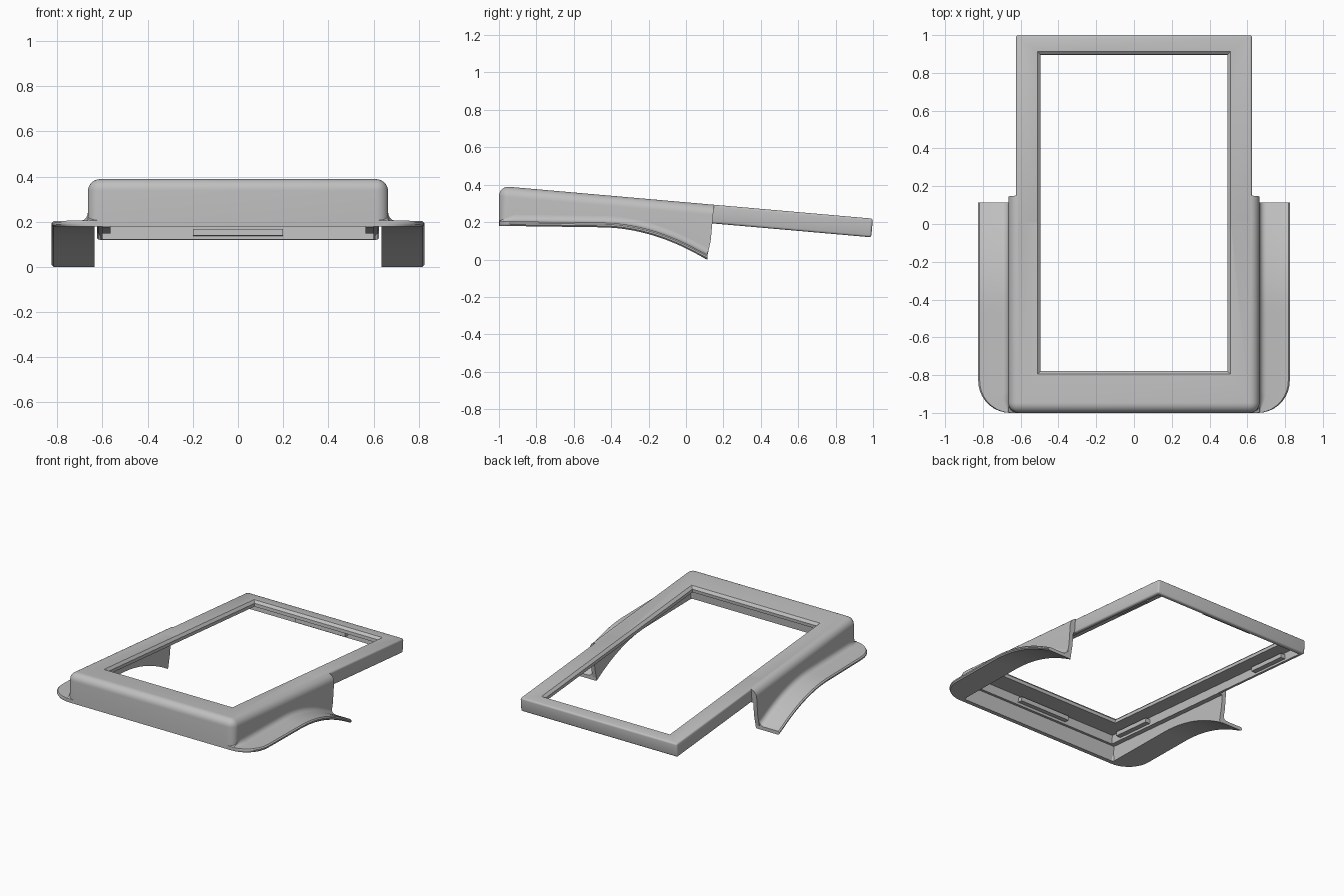
import bpy, bmesh, math
from mathutils import Matrix

cube = bpy.data.objects.get("Cube")
if cube:
    bpy.data.objects.remove(cube)

grey = bpy.data.materials.new("light_grey")
grey.use_nodes = True
COLOR = (0.52, 0.52, 0.52, 1)
grey.diffuse_color = COLOR
grey.node_tree.nodes["Principled BSDF"].inputs["Base Color"].default_value = COLOR

# The screen frame leans down towards the back
TILT = Matrix.Translation((0, 0, 0.306)) @ Matrix.Rotation(math.radians(-5), 4, 'X')


def loft(name, rings, matrix=None, bevel=0, segments=3, pick=None):
    """Skin a list of equal rings, cap both ends, optionally bevel chosen edges."""
    bm = bmesh.new()
    loops = [[bm.verts.new(p) for p in ring] for ring in rings]
    n = len(loops[0])
    for a, b in zip(loops, loops[1:]):
        for i in range(n):
            j = (i + 1) % n
            bm.faces.new((a[i], a[j], b[j], b[i]))
    bm.faces.new(loops[0])
    bm.faces.new(loops[-1])
    bmesh.ops.recalc_face_normals(bm, faces=bm.faces)
    if bevel:
        edges = [e for e in bm.edges
                 if not pick or pick((e.verts[0].co + e.verts[1].co) / 2)]
        bmesh.ops.bevel(bm, geom=edges, offset=bevel, segments=segments,
                        profile=0.5, affect='EDGES')
    if matrix:
        bm.transform(matrix)
    mesh = bpy.data.meshes.new(name)
    bm.to_mesh(mesh)
    bm.free()
    mesh.materials.append(grey)
    obj = bpy.data.objects.new(name, mesh)
    bpy.context.collection.objects.link(obj)
    return obj


def rect(x, y0, y1, z, x0=None):
    left = -x if x0 is None else x0
    return [(left, y0, z), (x, y0, z), (x, y1, z), (left, y1, z)]


def combine(target, tool, operation):
    mod = target.modifiers.new(operation.lower(), 'BOOLEAN')
    mod.operation, mod.solver, mod.object = operation, 'EXACT', tool
    bpy.context.view_layer.objects.active = target
    bpy.ops.object.modifier_apply(modifier=mod.name)
    bpy.data.objects.remove(tool)


def smooth(obj):
    bpy.ops.object.select_all(action='DESELECT')
    obj.select_set(True)
    bpy.context.view_layer.objects.active = obj
    bpy.ops.object.shade_smooth_by_angle(angle=math.radians(35))


def underside(y):
    """Height of the lower edge, sweeping down to the rear tips."""
    t = max(0, (y + 0.45) / 0.56)
    return max(0, 0.18 - 0.014 * (y + 1) - 0.165 * t * t)


def top(y):
    return 0.306 - 0.0875 * y


# Rounded front shell, extruded across from its side profile
profile = [(-1 + 1.11 * i / 28, underside(-1 + 1.11 * i / 28)) for i in range(29)]
profile += [(0.132, 0.1), (0.15, top(0.15)), (-1, top(-1))]
body = loft("housing", [[(x, y, z) for y, z in profile] for x in (-0.665, 0.665)],
            bevel=0.055, segments=7, pick=lambda c: c.z > 0.25 and c.y < 0.1)

# Slim frame reaching to the back
frame = loft("frame", [rect(0.625, 0.0, 1.003, z) for z in (-0.1, 0)],
             TILT, bevel=0.012)
combine(body, frame, 'UNION')

# Stepped hollow beneath the frame
combine(body, loft("lower_hollow", [rect(0.635, -0.955, 0.3, z)
                                    for z in (-0.45, -0.102)], TILT), 'DIFFERENCE')
combine(body, loft("upper_hollow", [rect(0.6, -0.935, 0.975, z)
                                    for z in (-0.2, -0.04)], TILT), 'DIFFERENCE')

# Screen opening with a chamfered rim
rim = [(-0.2, 0.017), (-0.017, 0.017), (0, 0), (0.05, 0)]
combine(body, loft("opening", [rect(0.512 - d, -0.798 + d, 0.918 - d, z)
                               for z, d in rim], TILT), 'DIFFERENCE')
smooth(body)


def wing_ring(side, y):
    """Cross-section of a side wing with a fillet against the shell."""
    lean = max(0, (-0.83 - y) / 0.17)
    outer = 0.655 + 0.17 * math.sqrt(max(0, 1 - lean * lean))
    inner = 0.61 if y <= -0.97 else 0.637
    low = underside(y)
    high = low + 0.025
    r = 0.001 + 0.035 * min(1, (y + 1) / 0.08)
    pts = [(inner, low), (outer - 0.008, low), (outer, low + 0.008),
           (outer, high - 0.008), (outer - 0.008, high)]
    for i in range(7):
        a = math.radians(270 - 15 * i)
        pts.append((min(0.665 + r + r * math.cos(a), outer - 0.008),
                    high + r + r * math.sin(a)))
    pts.append((inner, high + r))
    return [(side * x, y, z) for x, z in pts]


# Side wings with rounded front corners
stations = [-1 + 0.17 * (1 - math.cos(math.pi / 2 * i / 9)) for i in range(10)]
stations += [-0.83 + 0.945 * i / 24 for i in range(1, 25)]
for side, label in ((1, "left"), (-1, "right")):
    smooth(loft(label + "_wing", [wing_ring(side, y) for y in stations]))

    # Clips along the inner side walls
    for y, place in ((-0.7, "front"), (0.68, "rear")):
        x0, x1 = sorted((side * 0.565, side * 0.605))
        loft(f"{label}_{place}_clip",
             [rect(x1, y - 0.15, y + 0.15, z, x0) for z in (-0.085, -0.055)], TILT)

# Clips on the inner front and rear walls
for name, y0, y1 in (("front_clip", -0.94, -0.9), ("rear_clip", 0.945, 0.98)):
    loft(name, [rect(0.2, y0, y1, z) for z in (-0.085, -0.055)], TILT)
